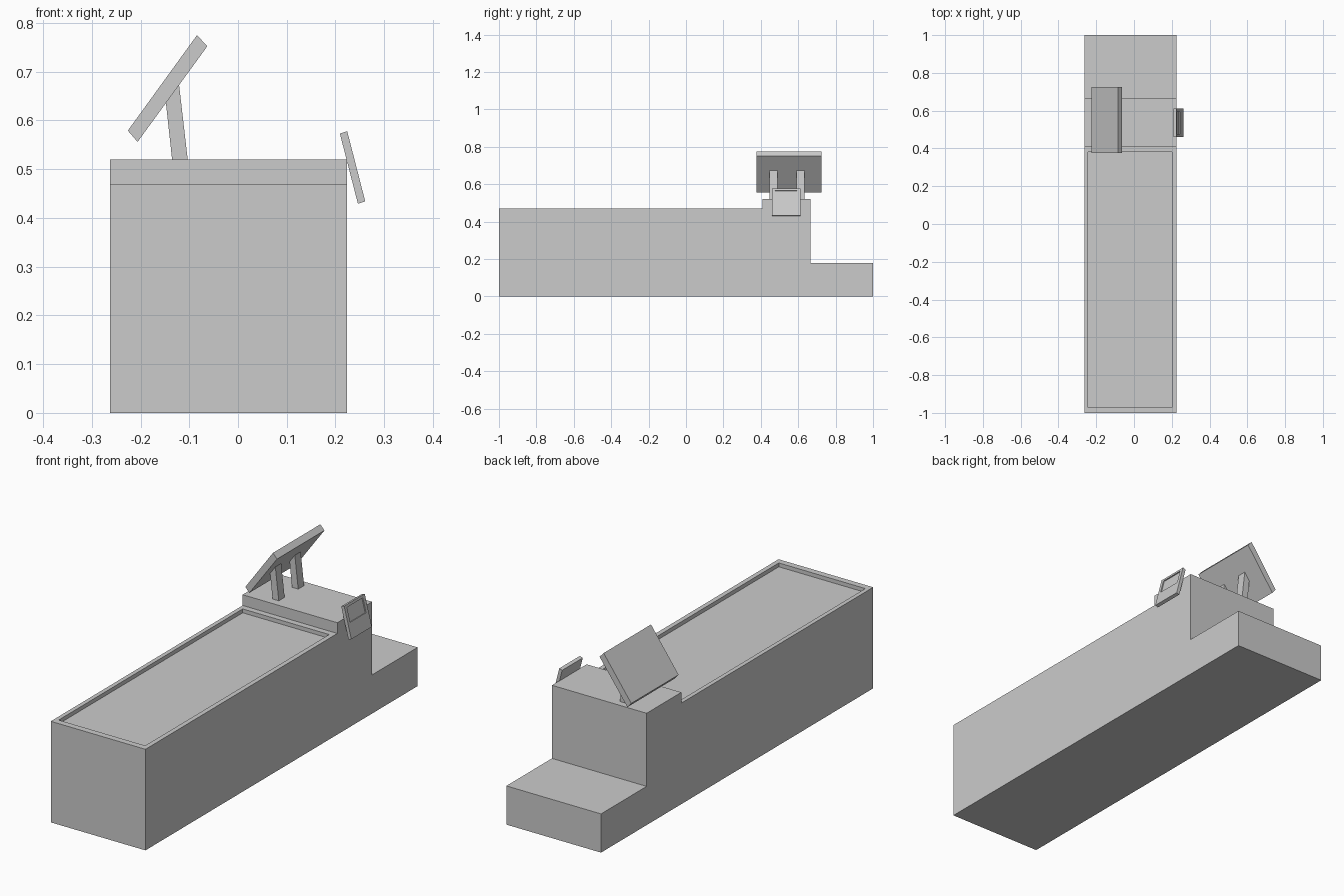
import bpy, bmesh
from mathutils import Vector

if "Cube" in bpy.data.objects:
    bpy.data.objects.remove(bpy.data.objects["Cube"])


def prism(name, profile, axis, span, recess=None):
    """Extrude a profile along x (profile in yz) or y (profile in xz).
    recess = (edge index, (t0, t1) along that edge, (s0, s1) along span, depth)"""
    def point(p, s):
        return Vector((s, p[0], p[1])) if axis == 'x' else Vector((p[0], s, p[1]))

    bm = bmesh.new()
    n = len(profile)
    near = [bm.verts.new(point(p, span[0])) for p in profile]
    far = [bm.verts.new(point(p, span[1])) for p in profile]
    bm.faces.new(near)
    bm.faces.new(far)
    sides = [bm.faces.new((near[i], near[(i + 1) % n], far[(i + 1) % n], far[i]))
             for i in range(n)]
    bmesh.ops.recalc_face_normals(bm, faces=bm.faces)

    if recess:
        i, (t0, t1), (s0, s1), depth = recess
        a, b = Vector(profile[i]), Vector(profile[(i + 1) % n])
        face = sides[i]
        face.normal_update()
        normal = face.normal.copy()
        corners = [point(a.lerp(b, t), s) for t in (t0, t1) for s in (s0, s1)]
        # flat rim, then a sunk floor
        bmesh.ops.inset_individual(bm, faces=[face], thickness=0.001)
        for v in face.verts:
            outer = v.co.copy()
            v.co = min(corners, key=lambda c: (c - outer).length)
        bmesh.ops.inset_individual(bm, faces=[face], thickness=0.0)
        for v in face.verts:
            v.co -= normal * depth

    mesh = bpy.data.meshes.new(name)
    bm.to_mesh(mesh)
    bm.free()
    obj = bpy.data.objects.new(name, mesh)
    bpy.context.collection.objects.link(obj)
    return obj


# Stepped body with a shallow tray in the long top
prism("body",
      [(-1, 0), (1, 0), (1, 0.18), (0.665, 0.18), (0.665, 0.52),
       (0.41, 0.52), (0.41, 0.47), (-1, 0.47)],
      'x', (-0.263, 0.224),
      recess=(6, (0.02, 0.979), (-0.243, 0.202), 0.018))

# Tilted screen
prism("screen",
      [(-0.226, 0.579), (-0.206, 0.556), (-0.063, 0.752), (-0.084, 0.775)],
      'y', (0.377, 0.725))

# Two leaning posts under the screen
for label, y in (("front", 0.447), ("back", 0.59)):
    prism(label + "_screen_post",
          [(-0.135, 0.518), (-0.103, 0.518), (-0.121, 0.674), (-0.148, 0.637)],
          'y', (y, y + 0.043))

# Small side panel with a sunken display
prism("side_panel",
      [(0.246, 0.429), (0.261, 0.434), (0.224, 0.578), (0.209, 0.573)],
      'y', (0.46, 0.611),
      recess=(1, (0.47, 0.92), (0.477, 0.593), 0.005))
